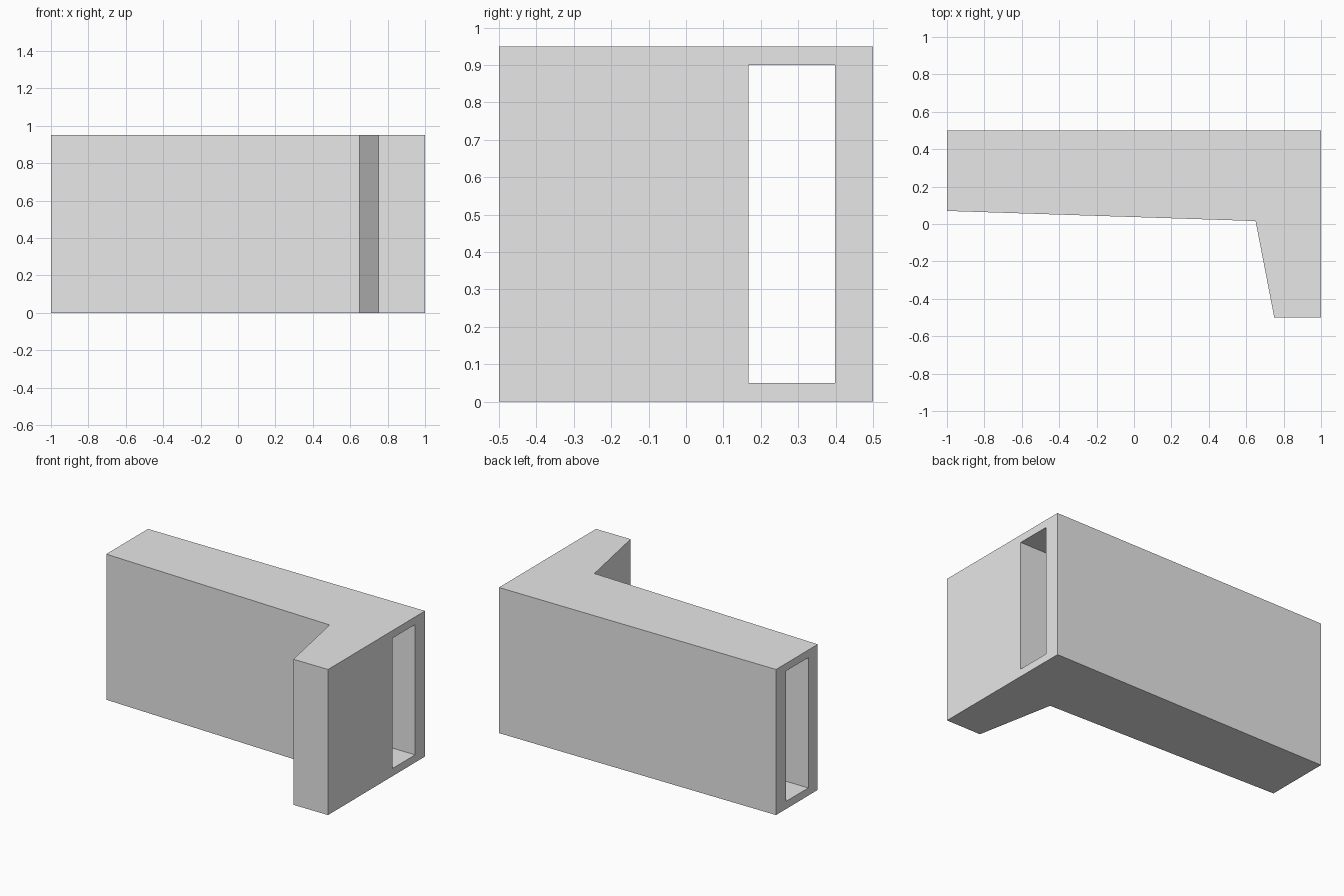
import bpy
import bmesh

cube = bpy.data.objects.get("Cube")
if cube:
    bpy.data.objects.remove(cube, do_unlink=True)

grey = bpy.data.materials.new("light_grey")
grey.use_nodes = True
colour = (0.8, 0.8, 0.8, 1)
grey.diffuse_color = colour
grey.node_tree.nodes["Principled BSDF"].inputs["Base Color"].default_value = colour


def prism(name, outline, bottom, top):
    """Extrude a plan outline upward into a solid object."""
    bm = bmesh.new()
    face = bm.faces.new([bm.verts.new((x, y, bottom)) for x, y in outline])
    grown = bmesh.ops.extrude_face_region(bm, geom=[face])["geom"]
    verts = [v for v in grown if isinstance(v, bmesh.types.BMVert)]
    bmesh.ops.translate(bm, verts=verts, vec=(0, 0, top - bottom))
    bmesh.ops.recalc_face_normals(bm, faces=bm.faces)
    mesh = bpy.data.meshes.new(name)
    bm.to_mesh(mesh)
    bm.free()
    mesh.materials.append(grey)
    obj = bpy.data.objects.new(name, mesh)
    bpy.context.scene.collection.objects.link(obj)
    return obj


# L-shaped block with a slightly tapered arm and a short foot
block = prism("angled_block", [(-1, 0.5), (-1, 0.07), (0.65, 0.016),
                               (0.75, -0.5), (1, -0.5), (1, 0.5)], 0, 0.95)

# Rectangular passage running the full length
cutter = prism("passage_cutter", [(-1.2, 0.167), (1.2, 0.167),
                                  (1.2, 0.398), (-1.2, 0.398)], 0.05, 0.9)
cutter.hide_render = True
cutter.hide_viewport = True
cutter.display_type = 'WIRE'

cut = block.modifiers.new("passage", 'BOOLEAN')
cut.operation = 'DIFFERENCE'
cut.solver = 'EXACT'
cut.object = cutter
